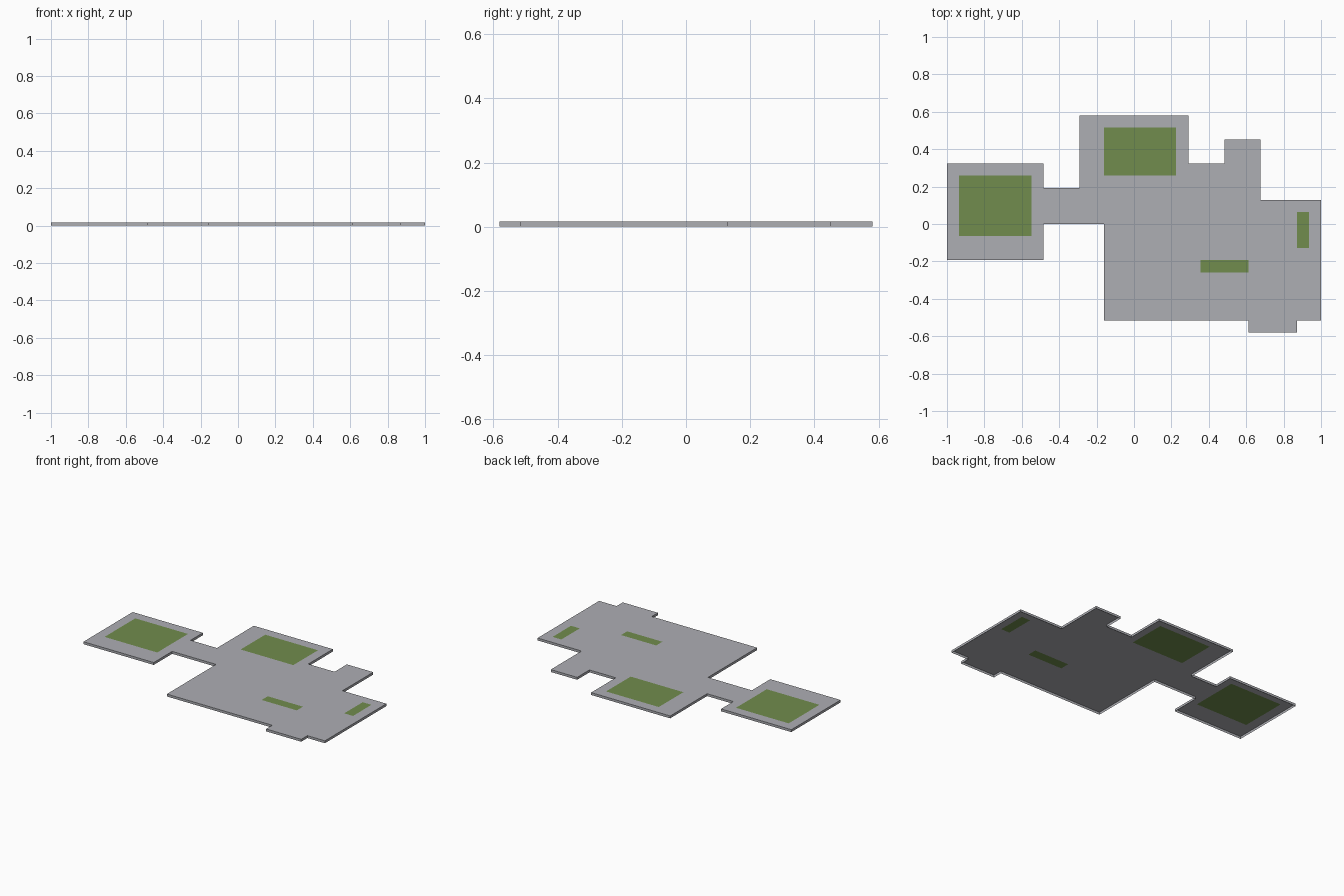
import bpy, bmesh

if "Cube" in bpy.data.objects:
    bpy.data.objects.remove(bpy.data.objects["Cube"])

# The plan sits on a 31 x 18 module grid
U = 2 / 31
THICK = U / 4


def material(name, rgb):
    m = bpy.data.materials.new(name)
    m.diffuse_color = (*rgb, 1)
    m.use_nodes = True
    m.node_tree.nodes["Principled BSDF"].inputs["Base Color"].default_value = m.diffuse_color
    return m


grey = material("grey floor", (0.42, 0.425, 0.455))
green = material("green panel", (0.165, 0.265, 0.075))

# Rectangles in modules: left, top, right, bottom (rows count from the back)
ROOMS = [
    (0, 4, 8, 12),      # left room
    (8, 6, 11, 9),      # corridor
    (11, 0, 20, 9),     # back room
    (20, 4, 26, 9),     # back right
    (23, 2, 26, 4),     # back alcove
    (26, 7, 31, 9),     # right side
    (13, 9, 31, 17),    # main hall
    (25, 17, 29, 18),   # front porch
]
PANELS = [(1, 5, 7, 10), (13, 1, 19, 5), (29, 8, 30, 11), (21, 12, 25, 13)]


def inside(i, j, rects):
    return any(l <= i < r and t <= j < b for l, t, r, b in rects)


bm = bmesh.new()
verts = {}


def corner(i, j):
    if (i, j) not in verts:
        verts[i, j] = bm.verts.new((-1 + i * U, (9 - j) * U, THICK))
    return verts[i, j]


# Top sheet, panels coloured by position
for i in range(31):
    for j in range(18):
        if inside(i, j, ROOMS):
            f = bm.faces.new([corner(i, j + 1), corner(i + 1, j + 1),
                              corner(i + 1, j), corner(i, j)])
            f.material_index = 1 if inside(i, j, PANELS) else 0

# Rim hanging down from the outline, open underneath
rim = [e for e in bm.edges if e.is_boundary]
new = bmesh.ops.extrude_edge_only(bm, edges=rim)["geom"]
for v in new:
    if isinstance(v, bmesh.types.BMVert):
        v.co.z = 0
for f in new:
    if isinstance(f, bmesh.types.BMFace):
        f.material_index = 0
bmesh.ops.recalc_face_normals(bm, faces=bm.faces)
bm.normal_update()
if max(bm.faces, key=lambda f: abs(f.normal.z)).normal.z < 0:
    bmesh.ops.reverse_faces(bm, faces=bm.faces)

mesh = bpy.data.meshes.new("floor_plan")
bm.to_mesh(mesh)
bm.free()
mesh.materials.append(grey)
mesh.materials.append(green)
bpy.context.collection.objects.link(bpy.data.objects.new("floor_plan", mesh))
